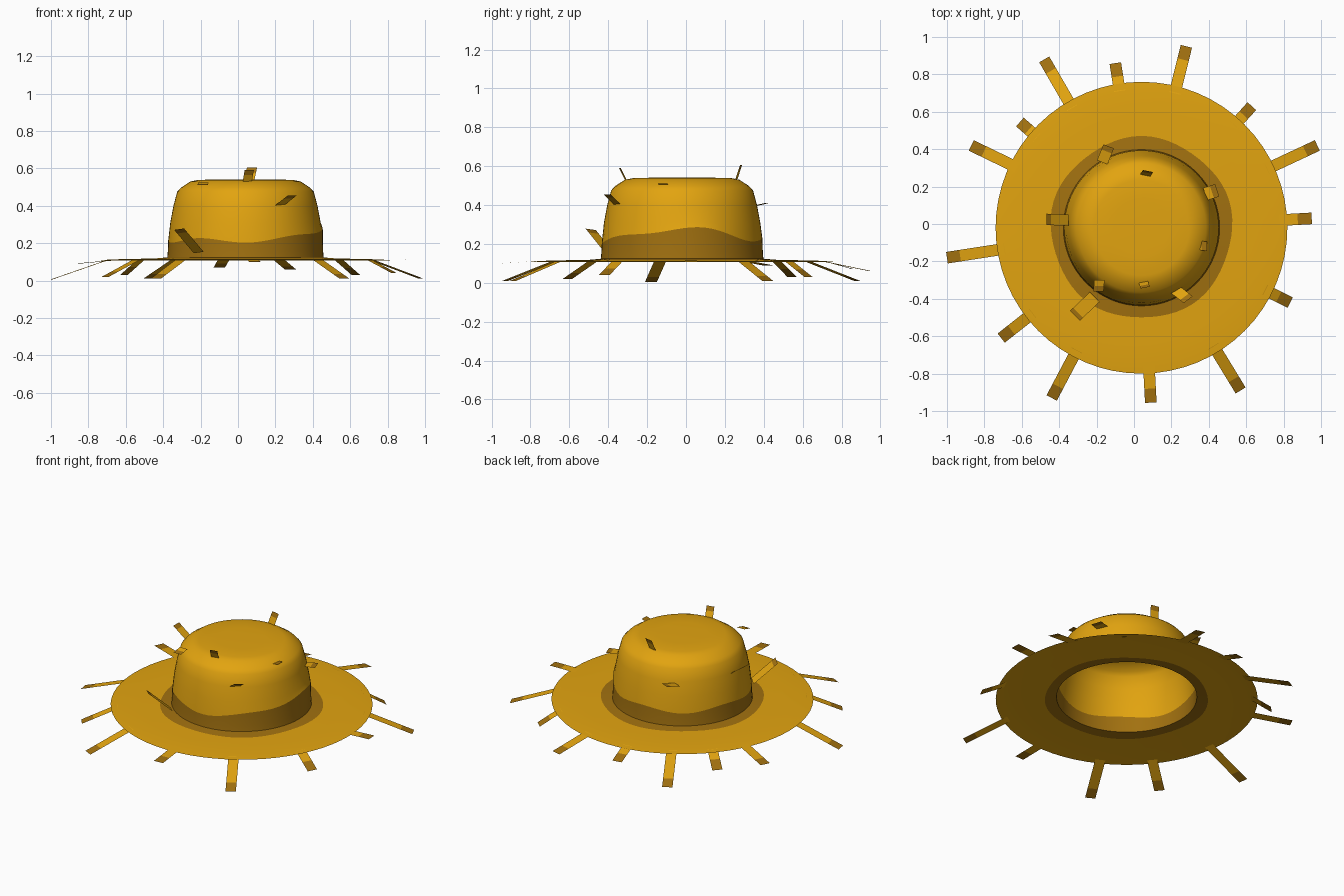
import bpy, bmesh, math
from mathutils import Vector

if "Cube" in bpy.data.objects:
    bpy.data.objects.remove(bpy.data.objects["Cube"])

CX, CY, N = 0.04, -0.02, 64


def material(name, col):
    m = bpy.data.materials.new(name)
    m.diffuse_color = (*col, 1)
    m.use_nodes = True
    m.node_tree.nodes["Principled BSDF"].inputs["Base Color"].default_value = m.diffuse_color
    return m


STRAW = material("golden straw", (0.76, 0.37, 0.005))
DARK = material("dark straw", (0.36, 0.165, 0.005))


def finish(bm, name, mats, angle=35):
    me = bpy.data.meshes.new(name)
    bm.to_mesh(me)
    bm.free()
    ob = bpy.data.objects.new(name, me)
    bpy.context.collection.objects.link(ob)
    for m in mats:
        me.materials.append(m)
    bpy.ops.object.select_all(action='DESELECT')
    ob.select_set(True)
    bpy.context.view_layer.objects.active = ob
    bpy.ops.object.shade_smooth_by_angle(angle=math.radians(angle))
    return ob


def lathe(name, rings, mat, cap=False):
    """Rings are functions angle -> (radius, z)."""
    bm = bmesh.new()
    rows = []
    for ring in rings:
        row = []
        for i in range(N):
            a = 2 * math.pi * i / N
            r, z = ring(a)
            row.append(bm.verts.new((CX + r * math.cos(a), CY + r * math.sin(a), z)))
        rows.append(row)
    for lo, hi in zip(rows, rows[1:]):
        for i in range(N):
            j = (i + 1) % N
            bm.faces.new((lo[i], lo[j], hi[j], hi[i]))
    if cap:
        bm.faces.new(rows[-1])
    return finish(bm, name, [mat])


def ring(r, z):
    return lambda a: (r, z)


def band_top(a):
    # wavy upper edge of the stained band, highest on the right side
    return (0.413, 0.215 + 0.065 * max(0, math.cos(a)) ** 3 + 0.012 * math.sin(5 * a))


def band_rim(a):
    return (0.485 + 0.006 * math.sin(5 * a), 0.118)


# hat body: brim, stained band, crown
lathe("brim", [ring(0.78, 0.108), ring(0.72, 0.113), ring(0.6, 0.116), band_rim], STRAW)
lathe("band", [band_rim, ring(0.418, 0.124), ring(0.415, 0.16), band_top], DARK)
lathe("crown", [band_top, ring(0.402, 0.31), ring(0.385, 0.40), ring(0.365, 0.475),
                ring(0.345, 0.497), ring(0.295, 0.53), ring(0.255, 0.538), ring(0.15, 0.541)],
      STRAW, cap=True)


def strip(name, base, tip, side, width, dark):
    """Flat straw from base to tip whose last part is dark."""
    base, tip = Vector(base), Vector(tip)
    s = Vector(side).normalized() * width / 2
    t = 1 - dark / (tip - base).length
    bm = bmesh.new()
    pairs = [(bm.verts.new(p - s), bm.verts.new(p + s))
             for p in (base, base.lerp(tip, max(0.15, t)), tip)]
    for k in range(2):
        f = bm.faces.new((pairs[k][0], pairs[k + 1][0], pairs[k + 1][1], pairs[k][1]))
        f.material_index = k
    finish(bm, name, [STRAW, DARK])


# loose straws round the brim: tip x, y, z
brim_tips = [(0.28, 0.95, 0.06), (-0.10, 0.86, 0.07), (-0.48, 0.88, 0.01), (-0.61, 0.545, 0.03),
             (-0.87, 0.42, 0.09), (-1.0, -0.18, 0.005), (-0.71, -0.61, 0.02), (-0.44, -0.93, 0.01),
             (0.09, -0.955, 0.10), (0.57, -0.89, 0.01), (0.835, -0.42, 0.04), (0.95, 0.03, 0.115),
             (0.98, 0.42, 0.01), (0.63, 0.63, 0.03)]
for i, (x, y, z) in enumerate(brim_tips):
    d = Vector((x - CX, y - CY, 0)).normalized()
    base = Vector((CX, CY, 0.112)) + d * 0.74
    strip(f"brim_straw_{i}", base, (x, y, z), (-d.y, d.x, 0), 0.062, 0.075)

# loose straws on the crown: base, tip, width direction, width
crown_straws = [
    ((0.06, 0.26, 0.535), (0.075, 0.283, 0.605), (1, -0.2, 0), 0.055),
    ((0.05, -0.31, 0.53), (0.06, -0.34, 0.59), (1, 0.2, 0), 0.05),
    ((-0.35, 0.02, 0.40), (-0.467, 0.025, 0.483), (0, 1, 0), 0.06),
    ((-0.21, -0.39, 0.15), (-0.315, -0.49, 0.275), (0.7, -0.7, 0.1), 0.075),
    ((-0.17, 0.33, 0.39), (-0.135, 0.415, 0.41), (0.9, -0.35, 0), 0.06),
    ((0.22, -0.35, 0.40), (0.29, -0.405, 0.455), (0.8, 0.6, 0), 0.06),
    ((0.32, -0.11, 0.50), (0.39, -0.12, 0.51), (0, 1, 0), 0.05),
    ((0.38, 0.16, 0.395), (0.445, 0.18, 0.395), (-0.3, 0.9, 0), 0.07),
    ((-0.185, -0.30, 0.525), (-0.19, -0.36, 0.51), (1, 0, 0), 0.055),
]
for i, (b, t, s, w) in enumerate(crown_straws):
    strip(f"crown_straw_{i}", b, t, s, w, 0.03)
